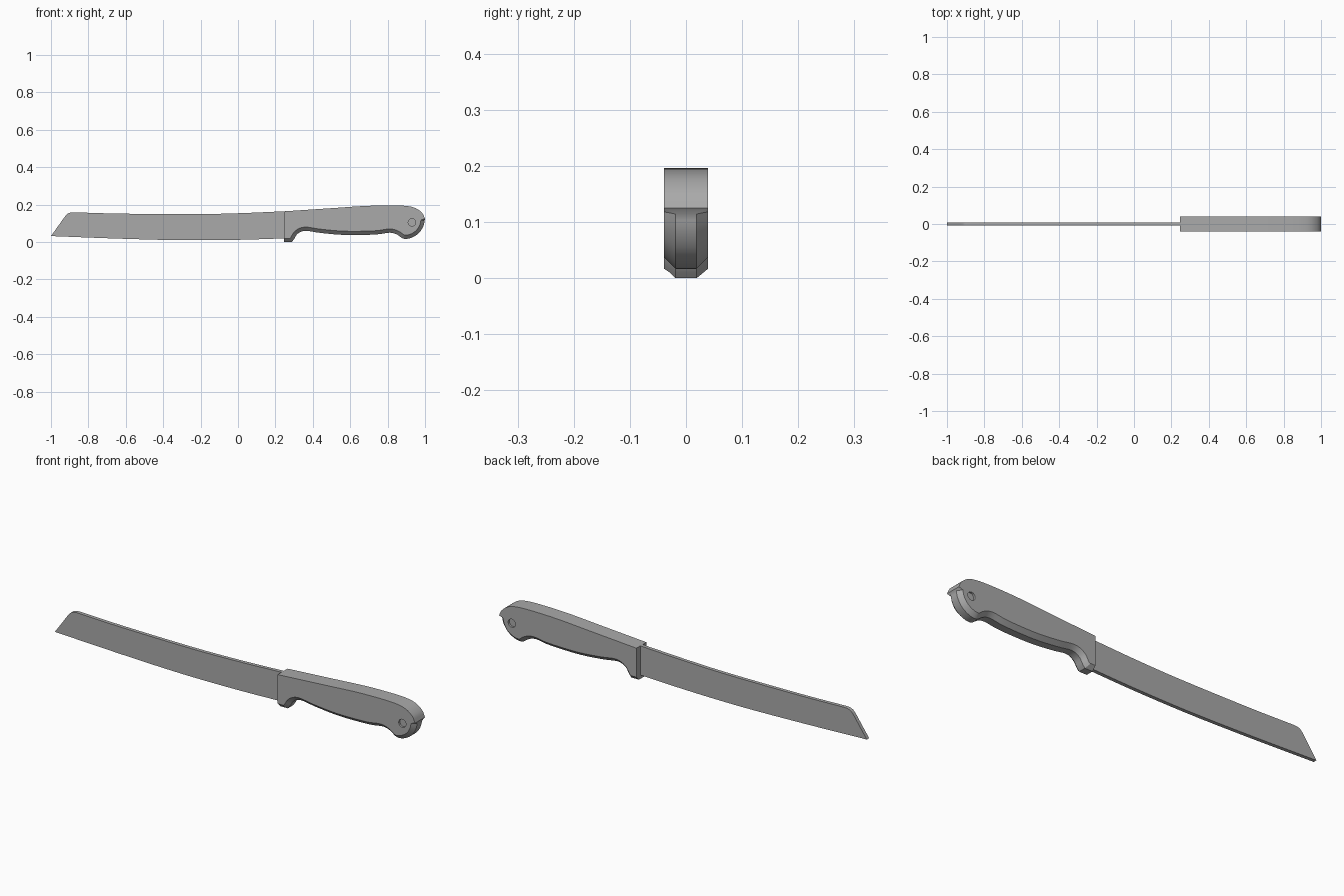
import bpy
import bmesh
import math
from mathutils import Vector, Matrix

cube = bpy.data.objects.get("Cube")
if cube:
    bpy.data.objects.remove(cube, do_unlink=True)

# One grey for the whole knife
grey = bpy.data.materials.new("plain_grey")
grey.use_nodes = True
grey.diffuse_color = (0.4, 0.4, 0.4, 1)
grey.node_tree.nodes["Principled BSDF"].inputs["Base Color"].default_value = (0.4, 0.4, 0.4, 1)


def smooth_path(points, steps=4):
    """Smooth path through the points, keeping both ends."""
    pts = [Vector(p) for p in points]
    pts = [2 * pts[0] - pts[1]] + pts + [2 * pts[-1] - pts[-2]]
    path = []
    for a, b, c, d in zip(pts, pts[1:], pts[2:], pts[3:]):
        for i in range(steps):
            t = i / steps
            path.append(0.5 * (2 * b + (c - a) * t + (2 * a - 5 * b + 4 * c - d) * t**2
                               + (3 * b - a - 3 * c + d) * t**3))
    return path + [pts[-2]]


def extruded_profile(outline, half):
    """Closed side profile (x, z) extruded evenly about y = 0."""
    bm = bmesh.new()
    face = bm.faces.new([bm.verts.new((p.x, -half, p.y)) for p in outline])
    side = bmesh.ops.extrude_face_region(bm, geom=[face])
    moved = [v for v in side["geom"] if isinstance(v, bmesh.types.BMVert)]
    bmesh.ops.translate(bm, verts=moved, vec=(0, 2 * half, 0))
    bmesh.ops.recalc_face_normals(bm, faces=bm.faces)
    return bm


def make_object(name, bm):
    mesh = bpy.data.meshes.new(name)
    bm.to_mesh(mesh)
    bm.free()
    mesh.materials.append(grey)
    obj = bpy.data.objects.new(name, mesh)
    bpy.context.collection.objects.link(obj)
    return obj


def shade(obj):
    bpy.ops.object.select_all(action='DESELECT')
    obj.select_set(True)
    bpy.context.view_layer.objects.active = obj
    bpy.ops.object.shade_smooth_by_angle(angle=math.radians(30))


# Blade: gently curved plate with a slanted tip
edge = smooth_path([(0.26, 0.02), (0, 0.012), (-0.3, 0.01), (-0.63, 0.018), (-1, 0.032)])
tip = smooth_path([(-1, 0.032), (-0.955, 0.095), (-0.92, 0.143), (-0.9, 0.156), (-0.88, 0.159)])
spine = smooth_path([(-0.88, 0.159), (-0.63, 0.152), (-0.25, 0.149), (0, 0.154), (0.26, 0.165)])
blade = make_object("blade", extruded_profile(edge + tip[1:] + spine[1:], 0.009))
shade(blade)

# Handle: finger guard, curved grip, rounded butt and rising back
HALF = 0.039
FRONT = 0.245
grip = smooth_path([(0.287, 0), (0.3, 0.016), (0.32, 0.045), (0.36, 0.06), (0.44, 0.049),
                    (0.57, 0.038), (0.73, 0.04), (0.81, 0.05), (0.85, 0.04), (0.885, 0.018),
                    (0.925, 0.022), (0.965, 0.046), (0.99, 0.083), (1, 0.125)])
back = smooth_path([(1, 0.125), (0.985, 0.155), (0.95, 0.181), (0.9, 0.193), (0.82, 0.196),
                    (0.68, 0.193), (0.5, 0.181), (FRONT, 0.164)])
bm = extruded_profile([Vector((FRONT, 0))] + grip + back[1:], HALF)

# Chamfer along both lower rims
rims = []
for e in bm.edges:
    a, b = (v.co for v in e.verts)
    if abs(a.y - b.y) < 0.001 and abs(a.x - b.x) > 0.0001 and (a.z + b.z) / 2 < 0.11:
        rims.append(e)
bmesh.ops.bevel(bm, geom=rims, offset=0.02, offset_type='OFFSET', segments=1,
                affect='EDGES', clamp_overlap=False)
handle = make_object("handle", bm)

# Shallow round recess on each side of the butt
bm = bmesh.new()
for side in (-1, 1):
    place = Matrix.Translation((0.93, side * HALF, 0.105)) @ Matrix.Rotation(math.pi / 2, 4, 'X')
    bmesh.ops.create_cone(bm, cap_ends=True, segments=24, radius1=0.02, radius2=0.02,
                          depth=0.02, matrix=place)
cutter = make_object("recess_cutter", bm)
cutter.hide_render = True
cut = handle.modifiers.new("recess", 'BOOLEAN')
cut.operation = 'DIFFERENCE'
cut.solver = 'EXACT'
cut.object = cutter
bpy.context.view_layer.objects.active = handle
bpy.ops.object.modifier_apply(modifier=cut.name)
bpy.data.objects.remove(cutter, do_unlink=True)
shade(handle)
